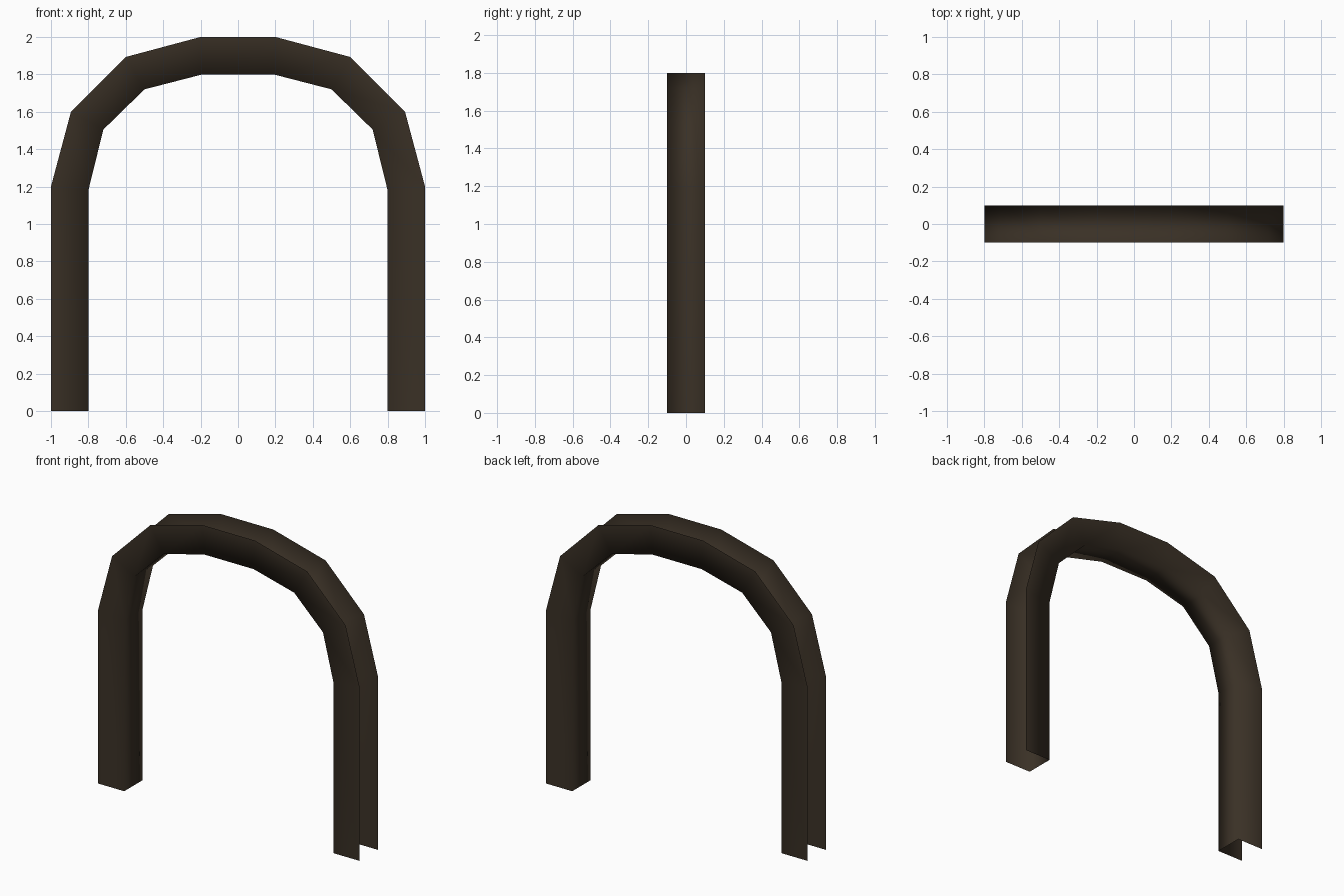
import bpy, bmesh

if "Cube" in bpy.data.objects:
    bpy.data.objects.remove(bpy.data.objects["Cube"])

# One dark wood colour
wood = bpy.data.materials.new("dark brown wood")
wood.diffuse_color = (0.042, 0.030, 0.019, 1.0)
wood.use_nodes = True
wood.node_tree.nodes["Principled BSDF"].inputs["Base Color"].default_value = wood.diffuse_color

# Right half of the outer and inner arch outlines (x, z)
outer = [(1.0, 0.0), (1.0, 1.2), (0.893, 1.6), (0.6, 1.893), (0.2, 2.0)]
inner = [(0.8, 0.0), (0.8, 1.18), (0.72, 1.505), (0.5, 1.72), (0.19, 1.8)]


def full(half):
    """Mirror a half outline into the whole arch, right foot to left foot."""
    return half + [(-x, z) for x, z in reversed(half)]


# Arch: a bent channel with front, inner and back walls, open on the outside
bm = bmesh.new()
D = 0.1
rails = []
for outline, y in ((full(outer), -D), (full(inner), -D),
                   (full(inner), D), (full(outer), D)):
    rails.append([bm.verts.new((x, y, z)) for x, z in outline])

for a, b in zip(rails, rails[1:]):
    for i in range(len(a) - 1):
        f = bm.faces.new((a[i], a[i + 1], b[i + 1], b[i]))
        f.smooth = True

# Make the front wall face -y so the walls face away from the channel
bm.normal_update()
bm.faces.ensure_lookup_table()
if bm.faces[0].normal.y > 0:
    bmesh.ops.reverse_faces(bm, faces=bm.faces[:])

mesh = bpy.data.meshes.new("arch_frame")
bm.to_mesh(mesh)
bm.free()
mesh.materials.append(wood)
arch = bpy.data.objects.new("arch_frame", mesh)
bpy.context.collection.objects.link(arch)
